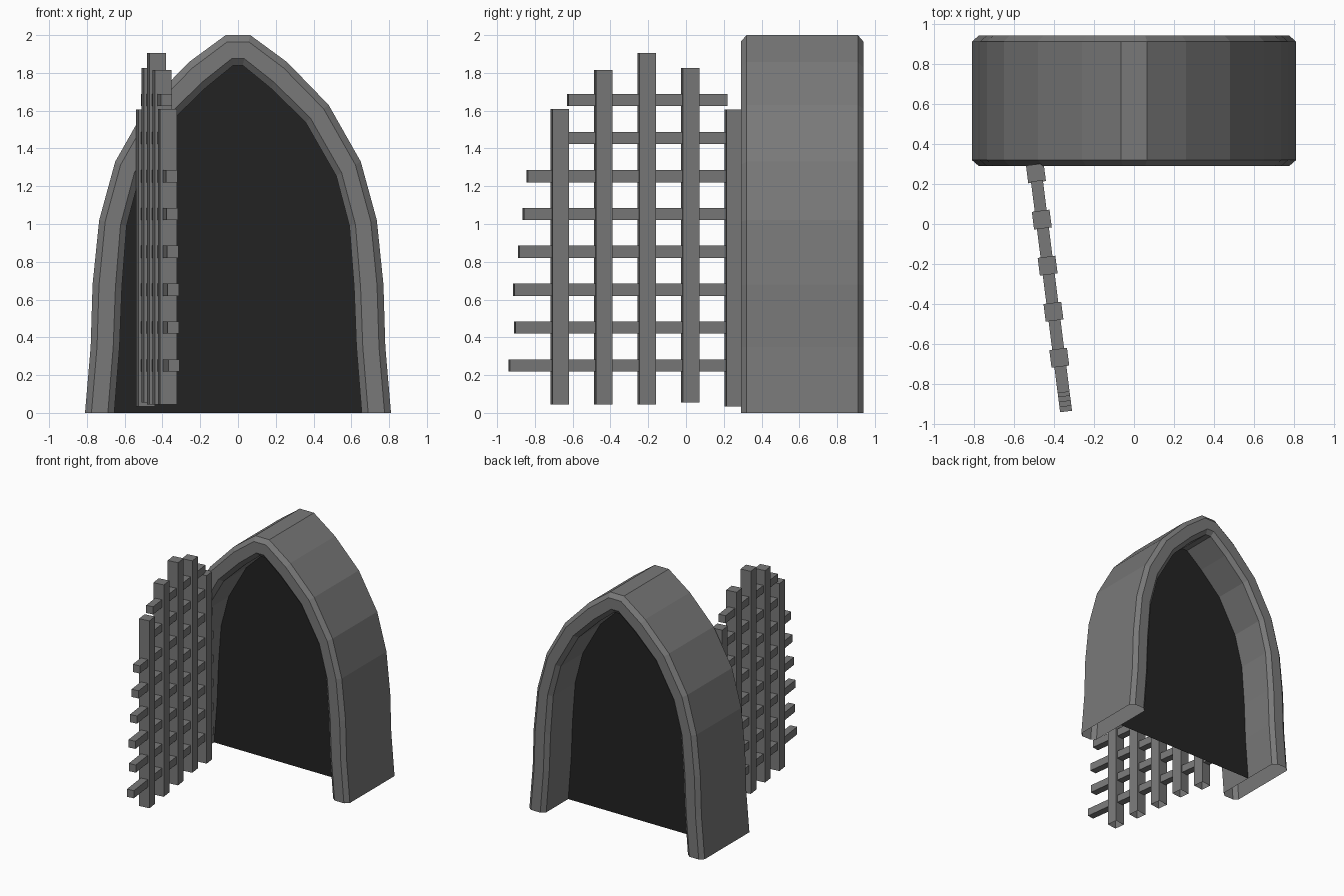
import bpy, bmesh, math
from mathutils import Matrix, Vector

if "Cube" in bpy.data.objects:
    bpy.data.objects.remove(bpy.data.objects["Cube"])


def material(name, v):
    m = bpy.data.materials.new(name)
    m.diffuse_color = (v, v, v, 1)
    m.use_nodes = True
    m.node_tree.nodes["Principled BSDF"].inputs["Base Color"].default_value = m.diffuse_color
    return m


STONE = material("grey_stone", 0.19)
DARK = material("dark_opening", 0.0165)


def finish(bm, name, mat):
    me = bpy.data.meshes.new(name)
    bm.to_mesh(me)
    bm.free()
    me.materials.append(mat)
    ob = bpy.data.objects.new(name, me)
    bpy.context.collection.objects.link(ob)
    return ob


# Half outlines of the pointed arch (x, z), from base to apex
OUTER = [(.81, 0), (.78, .35), (.77, .68), (.735, 1.02),
         (.65, 1.33), (.48, 1.63), (.26, 1.857), (.065, 2.0)]
INNER = [(.655, 0), (.627, .35), (.615, .66), (.59, .99),
         (.52, 1.255), (.357, 1.54), (.172, 1.72), (.025, 1.84)]


def full(half):
    return half + [(-x, z) for x, z in reversed(half)]


# Arch: chamfered cross-section (blend from outer to inner, y) swept along the outline
SECTION = [(0, .32), (.22, .29), (.78, .29), (1, .32),
           (1, .91), (.78, .94), (.22, .94), (0, .91)]
bm = bmesh.new()
rings = []
for (ox, oz), (ix, iz) in zip(full(OUTER), full(INNER)):
    rings.append([bm.verts.new((ox + (ix - ox) * t, y, oz + (iz - oz) * t))
                  for t, y in SECTION])
n = len(SECTION)
for a, b in zip(rings, rings[1:]):
    for i in range(n):
        j = (i + 1) % n
        # faces wound so that normals point out of the stone
        bm.faces.new((a[i], b[i], b[j], a[j]))
bm.normal_update()
top = max(bm.faces, key=lambda f: f.calc_center_median().z)
if top.normal.z < 0:
    bmesh.ops.reverse_faces(bm, faces=bm.faces[:])
finish(bm, "arch", STONE)

# Dark sheet filling the passage
bm = bmesh.new()
bm.faces.new([bm.verts.new((x, .62, z)) for x, z in full(INNER)])
bm.normal_update()
if bm.faces[:][0].normal.y > 0:
    bmesh.ops.reverse_faces(bm, faces=bm.faces[:])
finish(bm, "passage_sheet", DARK)

# Open lattice gate, swung out on the left
ANGLE = math.radians(7.2)
ROT = Matrix.Rotation(ANGLE, 4, 'Z')


def gate_x(y):
    return -.46 - math.tan(ANGLE) * (y - .02)


def bar(name, centre, size, open_bottom=False):
    bm = bmesh.new()
    bmesh.ops.create_cube(bm, size=1)
    if open_bottom:
        low = [f for f in bm.faces if f.normal.z < -.9]
        bmesh.ops.delete(bm, geom=low, context='FACES_ONLY')
    mat = Matrix.Translation(Vector(centre)) @ ROT @ Matrix.Diagonal((*size, 1))
    bmesh.ops.transform(bm, matrix=mat, verts=bm.verts)
    finish(bm, name, STONE)


# Upright bars: y centre, bottom, top
for i, (y, z0, z1) in enumerate([(.253, .035, 1.605), (.022, .055, 1.825),
                                 (-.208, .045, 1.905), (-.438, .045, 1.815),
                                 (-.668, .045, 1.61)]):
    bar(f"gate_upright_{i}", (gate_x(y), y, (z0 + z1) / 2), (.089, .089, z1 - z0), True)

# Cross bars: z centre, front end, back end
for i, (z, y0, y1) in enumerate([(.25, -.94, .36), (.452, -.91, .35), (.652, -.915, .35),
                                 (.853, -.89, .35), (1.053, -.865, .35), (1.253, -.845, .34),
                                 (1.455, -.63, .25), (1.657, -.63, .22)]):
    y0, y1 = y0 + .004, y1 - .004
    y = (y0 + y1) / 2
    bar(f"gate_cross_bar_{i}", (gate_x(y), y, z), (.06, (y1 - y0) / math.cos(ANGLE), .064))
